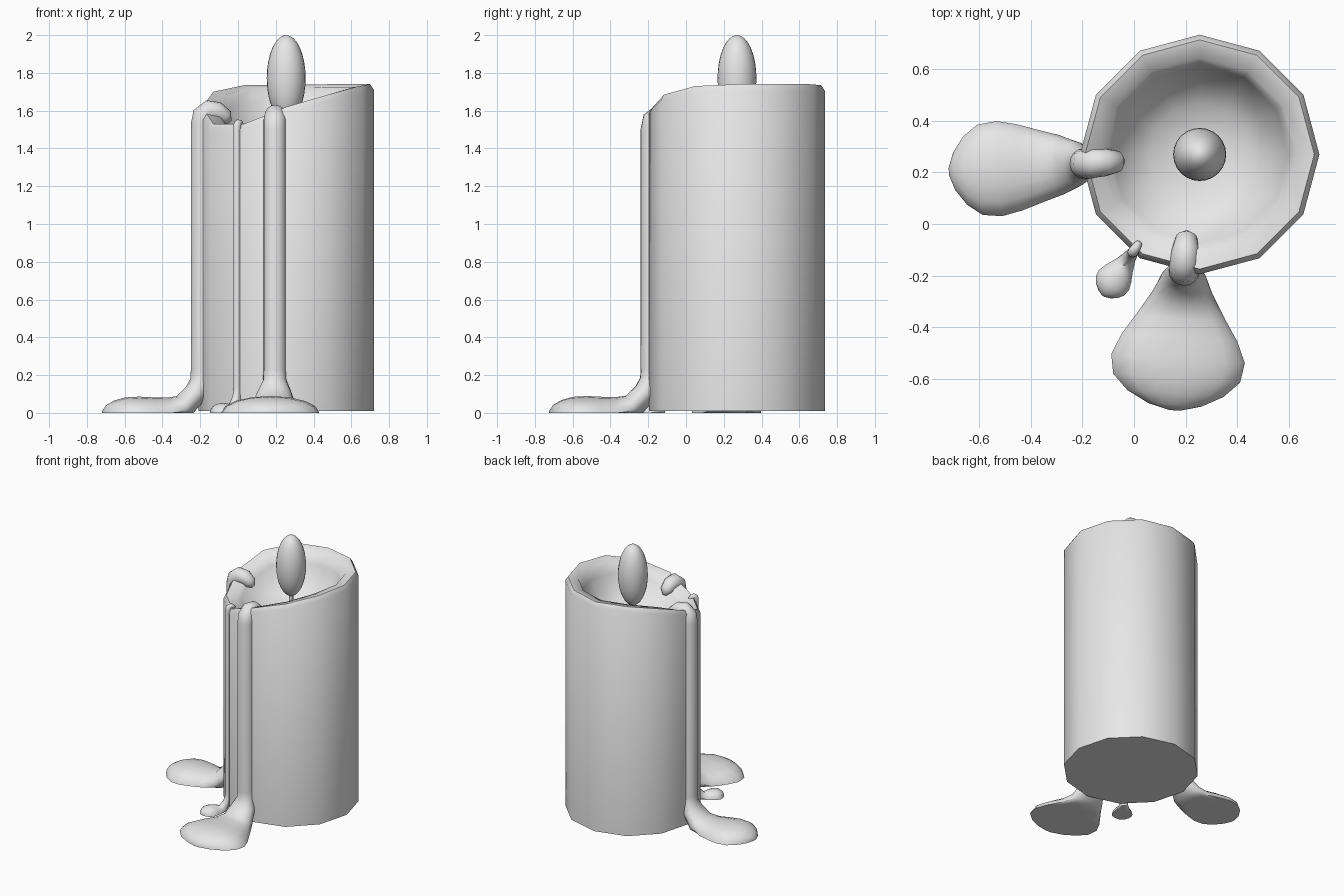
import bpy, bmesh, math
from mathutils import Vector

cube = bpy.data.objects.get("Cube")
if cube:
    bpy.data.objects.remove(cube, do_unlink=True)

CENTRE = Vector((0.255, 0.27, 0))

wax = bpy.data.materials.new("pale_grey_wax")
wax.use_nodes = True
wax.diffuse_color = (0.8, 0.8, 0.8, 1)
wax.node_tree.nodes["Principled BSDF"].inputs["Base Color"].default_value = (0.8, 0.8, 0.8, 1)


def finish(name, bm, angle=60):
    """Turn a bmesh into a smooth-shaded object."""
    bmesh.ops.recalc_face_normals(bm, faces=bm.faces)
    mesh = bpy.data.meshes.new(name)
    bm.to_mesh(mesh)
    bm.free()
    mesh.materials.append(wax)
    mesh.polygons.foreach_set("use_smooth", [True] * len(mesh.polygons))
    mesh.set_sharp_from_angle(angle=math.radians(angle))
    obj = bpy.data.objects.new(name, mesh)
    bpy.context.collection.objects.link(obj)
    return obj


def loft(name, rings, angle=60):
    """Skin a list of equal-length point rings and cap both ends."""
    bm = bmesh.new()
    loops = [[bm.verts.new(p) for p in ring] for ring in rings]
    n = len(loops[0])
    for a, b in zip(loops, loops[1:]):
        for i in range(n):
            j = (i + 1) % n
            bm.faces.new((a[i], a[j], b[j], b[i]))
    bm.faces.new(loops[0])
    bm.faces.new(loops[-1])
    return finish(name, bm, angle)


# Candle body: twelve sides, slumped rim and hollow bowl
RIM = [1.74, 1.74, 1.74, 1.735, 1.735, 1.70, 1.62, 1.53, 1.53, 1.62, 1.685, 1.73]
FLOOR = 1.42


def body_ring(radius, height):
    return [CENTRE + Vector((radius * math.cos(i * math.pi / 6),
                             radius * math.sin(i * math.pi / 6), height(rim)))
            for i, rim in enumerate(RIM)]


rings = [body_ring(0.465, lambda rim: 0.01),
         body_ring(0.465, lambda rim: rim - 0.03),
         body_ring(0.445, lambda rim: rim),
         body_ring(0.375, lambda rim: rim - 0.015)]
for radius, share in [(0.345, 0.7), (0.29, 0.32), (0.2, 0.08), (0.08, 0)]:
    rings.append(body_ring(radius, lambda rim: FLOOR + share * (rim - FLOOR)))
loft("candle_body", rings)


# Wax drips: over the rim, down the wall, out into a puddle
def drip(name, x, y, direction, top, r, length, neck, width, height):
    out = Vector((*direction, 0)).normalized()
    side = Vector((-out.y, out.x, 0))
    # stations hold distance outward, z, half width, half thickness
    stations = [(d * r, top + z * r, s * r, s * r) for d, z, s in [
        (-2.45, -2.0, 0.2), (-2.1, -1.6, 0.7), (-1.3, -1.1, 0.9),
        (-0.6, -1.0, 0.95), (-0.15, -1.4, 1), (0, -2.2, 1)]]
    stations += [(0, 2.7 * height, r, r),
                 (0.01 * length, 2 * height, r * 1.05, r),
                 (0.06 * length, 1.3 * height, (r + neck) / 2, r + 0.1 * (height - r)),
                 (0.17 * length, 0.4 * height, neck, r + 0.5 * (height - r))]
    for d, mix, thick in [(0.32, 0.35, 1), (0.48, 0.75, 1), (0.63, 1, 1.05),
                          (0.77, 0.95, 1), (0.88, 0.72, 0.8), (0.96, 0.4, 0.5),
                          (1, 0.08, 0.15)]:
        half = neck + (width - neck) * mix if d < 0.7 else width * mix
        stations.append((d * length, 0, half, height * thick))
    rings = []
    for i, (d, z, w, t) in enumerate(stations):
        before = stations[max(i - 1, 0)]
        after = stations[min(i + 1, len(stations) - 1)]
        run = Vector((after[0] - before[0], after[1] - before[1])).normalized()
        normal = out * -run.y + Vector((0, 0, run.x))
        ring = []
        for k in range(16):
            a = k * math.tau / 16
            p = Vector((x, y, z)) + out * d + side * (w * math.cos(a)) + normal * (t * math.sin(a))
            p.z = max(p.z, 0)
            ring.append(p)
        rings.append(ring)
    loft(name, rings)


drip("right_drip", -0.19, 0.235, (-1, -0.06), 1.66, 0.06, 0.53, 0.115, 0.185, 0.082)
drip("front_drip", 0.195, -0.18, (-0.07, -1), 1.635, 0.06, 0.545, 0.12, 0.26, 0.085)
drip("small_drip", -0.005, -0.11, (-0.56, -0.83), 1.555, 0.02, 0.205, 0.03, 0.07, 0.05)

# Wick
bm = bmesh.new()
bmesh.ops.create_cone(bm, cap_ends=True, segments=8, radius1=0.015, radius2=0.015, depth=0.2)
bmesh.ops.translate(bm, verts=bm.verts, vec=CENTRE + Vector((0, 0, 1.5)))
finish("wick", bm)

# Flame
bm = bmesh.new()
bmesh.ops.create_uvsphere(bm, u_segments=24, v_segments=16, radius=1)
bmesh.ops.scale(bm, verts=bm.verts, vec=(0.103, 0.103, 0.228))
bmesh.ops.translate(bm, verts=bm.verts, vec=CENTRE + Vector((0, 0, 1.772)))
finish("flame", bm)
